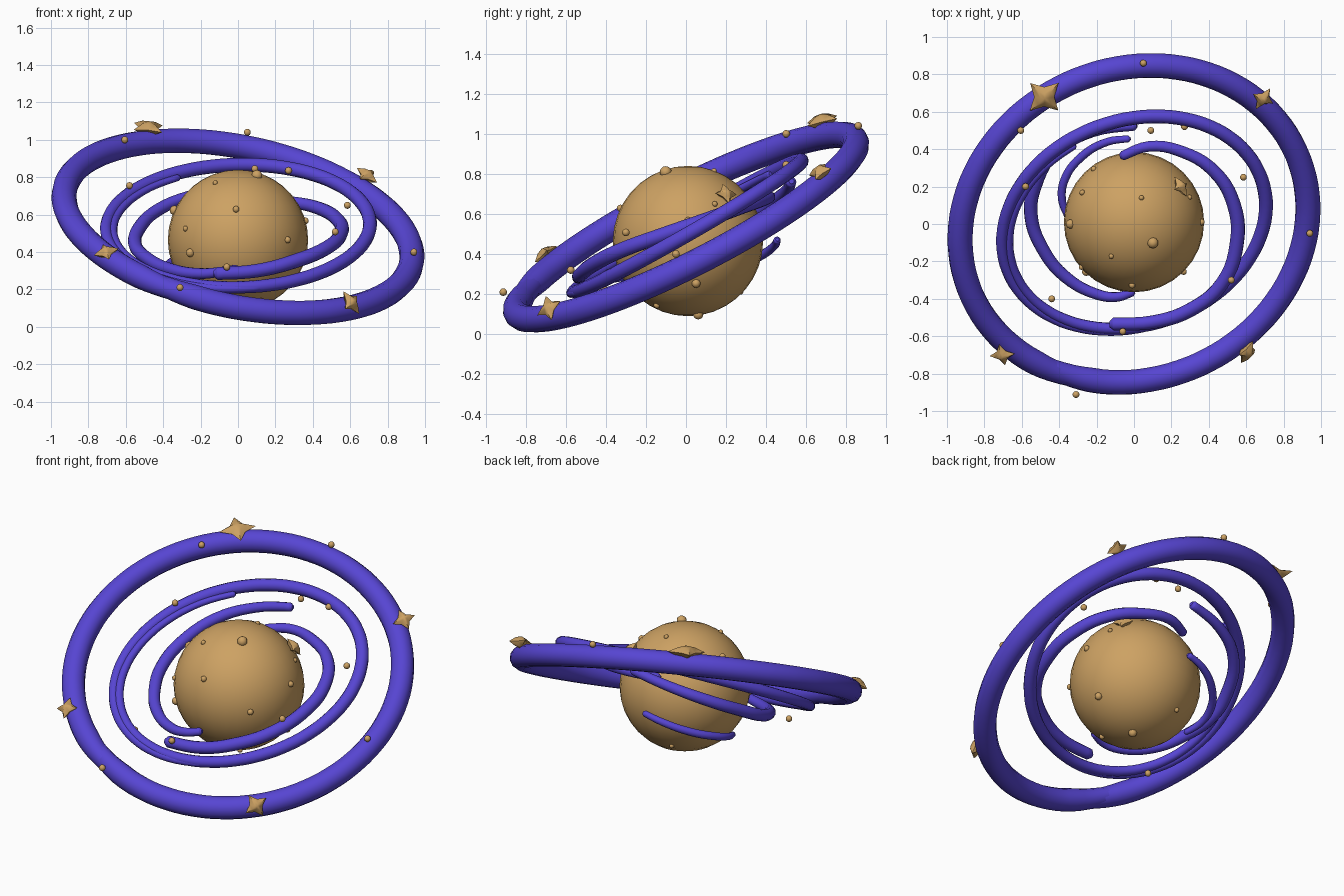
import bpy, bmesh, math
from mathutils import Vector, Matrix

if "Cube" in bpy.data.objects:
    bpy.data.objects.remove(bpy.data.objects["Cube"])


def material(name, rgb):
    m = bpy.data.materials.new(name)
    m.diffuse_color = (*rgb, 1)
    m.use_nodes = True
    m.node_tree.nodes["Principled BSDF"].inputs["Base Color"].default_value = m.diffuse_color
    return m


violet = material("violet", (0.095, 0.06, 0.65))
gold = material("gold", (0.61, 0.36, 0.125))
CENTRE = Vector((0, 0.01, 0.465))
R_PLANET = 0.375


def finish(obj, mat, angle=60):
    obj.data.materials.append(mat)
    bpy.ops.object.select_all(action='DESELECT')
    obj.select_set(True)
    bpy.context.view_layer.objects.active = obj
    bpy.ops.object.shade_smooth_by_angle(angle=math.radians(angle))


def tube(name, pts, radii, res=5):
    """Round tube through points, with a radius at each one and blunt ends."""
    cu = bpy.data.curves.new(name, 'CURVE')
    cu.dimensions = '3D'
    cu.bevel_depth = 1
    cu.bevel_resolution = 4
    cu.resolution_u = res
    cu.use_fill_caps = True
    sp = cu.splines.new('BEZIER')
    pts = [Vector(p) for p in pts]
    # short extra points make the ends rounded
    a = pts[0] + (pts[0] - pts[1]).normalized() * radii[0] * 0.6
    b = pts[-1] + (pts[-1] - pts[-2]).normalized() * radii[-1] * 0.6
    pts = [a] + pts + [b]
    radii = [radii[0] * 0.5] + list(radii) + [radii[-1] * 0.5]
    sp.bezier_points.add(len(pts) - 1)
    for bp, p, r in zip(sp.bezier_points, pts, radii):
        bp.co = p
        bp.radius = r
        bp.handle_left_type = bp.handle_right_type = 'AUTO'
    obj = bpy.data.objects.new(name, cu)
    bpy.context.collection.objects.link(obj)
    bpy.ops.object.select_all(action='DESELECT')
    obj.select_set(True)
    bpy.context.view_layer.objects.active = obj
    bpy.context.view_layer.update()
    bpy.ops.object.convert(target='MESH')
    finish(bpy.context.view_layer.objects.active, violet)


def ball(name, loc, r, seg=10, rings=7):
    bpy.ops.mesh.primitive_uv_sphere_add(segments=seg, ring_count=rings, radius=r, location=loc)
    obj = bpy.context.object
    obj.name = name
    finish(obj, gold)


def star(name, loc, size, thick, normal, spin):
    """Puffy four-pointed star facing along normal."""
    bm = bmesh.new()
    rim = []
    for i in range(8):
        a = math.radians(spin + 45 * i)
        r = size if i % 2 == 0 else size * 0.5
        rim.append((math.cos(a) * r, math.sin(a) * r))
    outer = [bm.verts.new((x, y, 0)) for x, y in rim]
    for s in (1, -1):
        mid = [bm.verts.new((x * 0.45, y * 0.45, s * thick * 0.75)) for x, y in rim]
        tip = bm.verts.new((0, 0, s * thick))
        for i in range(8):
            j = (i + 1) % 8
            bm.faces.new((outer[i], outer[j], mid[j], mid[i]))
            bm.faces.new((mid[i], mid[j], tip))
    bmesh.ops.recalc_face_normals(bm, faces=bm.faces)
    me = bpy.data.meshes.new(name)
    bm.to_mesh(me)
    bm.free()
    obj = bpy.data.objects.new(name, me)
    bpy.context.collection.objects.link(obj)
    rot = Vector((0, 0, 1)).rotation_difference(Vector(normal).normalized())
    obj.matrix_world = Matrix.Translation(loc) @ rot.to_matrix().to_4x4()
    finish(obj, gold)


# planet
ball("planet", CENTRE, R_PLANET, 32, 18)

# outer ring: tilted circle whose thin ends overlap
n = Vector((0.19, -0.445, 0.87)).normalized()
u = Vector((0.92, 0.39, 0))
u = (u - n * u.dot(n)).normalized()
v = n.cross(u)
pts, radii = [], []
N = 40
for i in range(N + 1):
    a = math.radians(205 + 400 * i / N)
    r = 0.947 * (0.985 + 0.015 * min(1, i / 4))
    pts.append(Vector((0, 0, 0.535)) + r * (u * math.cos(a) + v * math.sin(a)))
    radii.append(min(0.067, 0.035 + 0.011 * min(i, N - i)))
tube("outer_ring", pts, radii, 3)

# middle ring: slowly widening spiral on a tilted ellipse
pts, radii = [], []
N = 44
for i in range(N + 1):
    t = i / N
    a = math.radians(125 + 520 * t)
    f = 0.93 + 0.07 * min(1, t * 2.2)
    x = f * (0.702 * math.cos(a) + 0.07 * math.sin(a))
    y = f * (0.574 * math.sin(a) + 0.04 * math.cos(a))
    pts.append((x, y, 0.535 - 0.06 * x + 0.585 * y))
    radii.append(min(0.037, 0.018 + 0.05 * t, 0.02 + 0.06 * (1 - t)))
tube("middle_ring", pts, radii, 3)

# inner arcs
tube("right_arc",
     [(-.11, -.535, .285), (.1, -.525, .30), (.3, -.46, .35), (.47, -.32, .42), (.55, -.1, .5),
      (.535, .1, .57), (.43, .28, .635), (.26, .385, .67), (.08, .415, .685), (-.06, .365, .67)],
     [.034, .036, .038, .038, .038, .037, .035, .032, .029, .026])
tube("left_arc",
     [(0, .525, .76), (-.22, .495, .71), (-.42, .385, .63), (-.53, .2, .525), (-.55, .04, .44),
      (-.49, -.13, .37), (-.37, -.28, .31), (-.2, -.375, .285), (-.09, -.39, .295), (-.01, -.365, .31)],
     [.026, .03, .034, .036, .036, .035, .033, .029, .026, .023])
tube("low_back_arc",
     [(-.03, .455, .47), (-.14, .44, .44), (-.28, .36, .385), (-.37, .24, .335), (-.385, .13, .295),
      (-.355, .04, .265)],
     [.018, .021, .023, .023, .021, .017])

# stars: location, size, thickness, facing, spin
for i, s in enumerate([
        ((-.48, .68, 1.065), .108, .036, (.1, -.25, 1), 45),
        ((.69, .67, .81), .07, .034, (.35, -.5, .8), 60),
        ((-.705, -.70, .40), .07, .034, (-.15, -.6, .75), 10),
        ((.605, -.685, .13), .075, .034, (.7, -.6, .35), 80),
        ((.25, .2, .70), .062, .03, (.65, .45, .6), 30)]):
    star("star_%d" % (i + 1), *s)

# beads on the rings
for i, (x, y, z) in enumerate([
        (.05, .86, 1.04), (-.605, .5, 1.0), (.94, -.05, .40), (-.31, -.912, .21),
        (.585, .25, .65), (.27, .52, .835), (.09, .5, .845), (-.58, .2, .755),
        (.52, -.3, .508), (-.06, -.575, .32), (-.44, -.4, .22)]):
    ball("ring_bead_%d" % (i + 1), (x, y, z), 0.019)

# bumps on the planet: direction from its centre, and size
for i, (x, y, z, r) in enumerate([
        (-.01, -.33, .16, .018), (-.28, -.24, .06, .015), (-.26, -.27, -.07, .023),
        (.26, -.26, 0, .018), (-.12, -.18, .30, .014), (.10, -.11, .34, .03),
        (.29, .13, .18, .014), (-.345, -.01, .16, .026), (.355, 0, .10, .018),
        (.04, .13, .35, .014), (-.28, .16, .20, .016), (-.22, .29, .12, .016),
        (.305, .04, -.21, .022), (.06, .05, -.36, .025), (-.09, .26, -.25, .015),
        (.12, -.16, -.33, .016)]):
    ball("planet_bump_%d" % (i + 1), CENTRE + Vector((x, y, z)).normalized() * R_PLANET, r)
